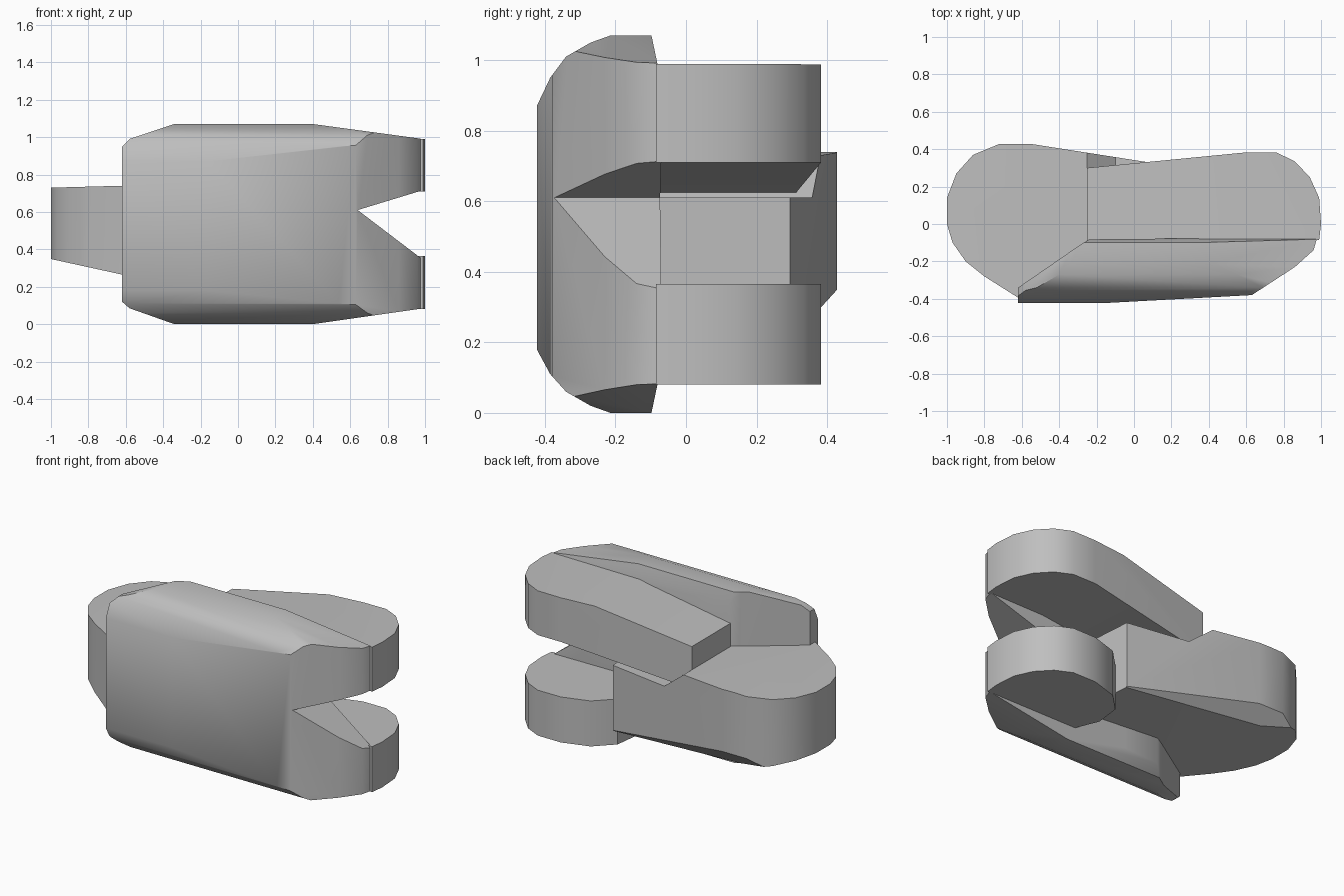
import bpy
import bmesh
from mathutils import Vector

cube = bpy.data.objects.get("Cube")
if cube:
    bpy.data.objects.remove(cube, do_unlink=True)

grey = bpy.data.materials.new("plain grey")
grey.use_nodes = True
COLOUR = (0.52, 0.52, 0.52, 1)
grey.diffuse_color = COLOUR
grey.node_tree.nodes["Principled BSDF"].inputs["Base Color"].default_value = COLOUR


def prism(name, outline, axis):
    """Long prism of a 2D outline, running along one axis."""
    bm = bmesh.new()

    def place(a, b, t):
        return {"x": (t, a, b), "y": (a, t, b), "z": (a, b, t)}[axis]

    face = bm.faces.new([bm.verts.new(place(a, b, -3)) for a, b in outline])
    swept = bmesh.ops.extrude_face_region(bm, geom=[face])["geom"]
    moved = [v for v in swept if isinstance(v, bmesh.types.BMVert)]
    bmesh.ops.translate(bm, verts=moved, vec=Vector(place(0, 0, 6)))
    bmesh.ops.recalc_face_normals(bm, faces=bm.faces)
    mesh = bpy.data.meshes.new(name)
    bm.to_mesh(mesh)
    bm.free()
    mesh.materials.append(grey)
    obj = bpy.data.objects.new(name, mesh)
    bpy.context.collection.objects.link(obj)
    return obj


def part(name, plan, elevation, section=None):
    """Solid shared by a plan, an elevation and an optional cross-section."""
    obj = prism(name, plan, "z")
    cutters = [prism(name + "_elevation", elevation, "y")]
    if section:
        cutters.append(prism(name + "_section", section, "x"))
    bpy.ops.object.select_all(action="DESELECT")
    bpy.context.view_layer.objects.active = obj
    obj.select_set(True)
    for cutter in cutters:
        cutter.hide_render = True
        mod = obj.modifiers.new("shape", "BOOLEAN")
        mod.operation = "INTERSECT"
        mod.solver = "EXACT"
        mod.object = cutter
        bpy.ops.object.modifier_apply(modifier=mod.name)
        bpy.data.objects.remove(cutter, do_unlink=True)
    bpy.ops.object.shade_smooth_by_angle(angle=0.6)


# Rounded outer end shared by both forked arms
round_end = [(0.6, 0.383), (0.76, 0.383), (0.86, 0.335), (0.94, 0.25),
             (0.99, 0.14), (1, 0), (0.99, -0.085)]

# Upper arm: slopes down to a flat end resting on the lug
part("upper_arm",
     [(-0.25, -0.085), (-0.25, 0.3)] + round_end,
     [(-0.4, 0.592), (0.6, 0.71), (1.1, 0.71), (1.1, 0.99), (0.38, 0.985),
      (-0.4, 0.85)])

# Lower arm: short and level
part("lower_arm",
     [(0.36, -0.085), (0.3, 0.06), (0.32, 0.22), (0.43, 0.33)] + round_end,
     [(0.2, 0.08), (1.1, 0.08), (1.1, 0.365), (0.2, 0.365)])

# Middle lug: rounded outer end, stepped down where it runs between the arms
part("middle_lug",
     [(0.33, -0.11), (0.3, 0.295), (-0.55, 0.428), (-0.72, 0.428),
      (-0.86, 0.37), (-0.95, 0.27), (-1, 0.14), (-1, 0), (-0.97, -0.1),
      (-0.9, -0.2), (-0.8, -0.28), (-0.61, -0.4), (-0.25, -0.12)],
     [(-1.1, 0.37), (-0.62, 0.265), (0.4, 0.19), (0.4, 0.61), (-0.1, 0.61),
      (-0.25, 0.73), (-0.62, 0.74), (-1.1, 0.727)],
     [(-0.6, 0), (0.11, 0), (0.45, 0.373), (0.45, 1), (-0.6, 1)])

# Front cover: rounded top and bottom, notched at the fork
part("front_cover",
     [(-0.66, -0.45), (0.63, -0.38), (0.86, -0.23), (0.96, -0.14),
      (0.98, -0.07), (0, -0.08), (-0.24, -0.082), (-0.3, -0.12),
      (-0.66, -0.368)],
     [(-0.62, 0.12), (-0.58, 0.085), (-0.34, 0), (0.4, 0), (1.1, 0.1),
      (1.1, 0.26), (0.64, 0.61), (1.1, 0.75), (1.1, 0.975), (0.4, 1.07),
      (-0.34, 1.07), (-0.58, 0.99), (-0.62, 0.95)],
     [(-0.06, 0.89), (-0.1, 1.08), (-0.2, 1.075), (-0.27, 1.05),
      (-0.34, 1.01), (-0.385, 0.95), (-0.423, 0.87), (-0.423, 0.18),
      (-0.385, 0.11), (-0.34, 0.06), (-0.27, 0.02), (-0.2, -0.005),
      (-0.1, -0.01), (-0.06, 0.18)])
